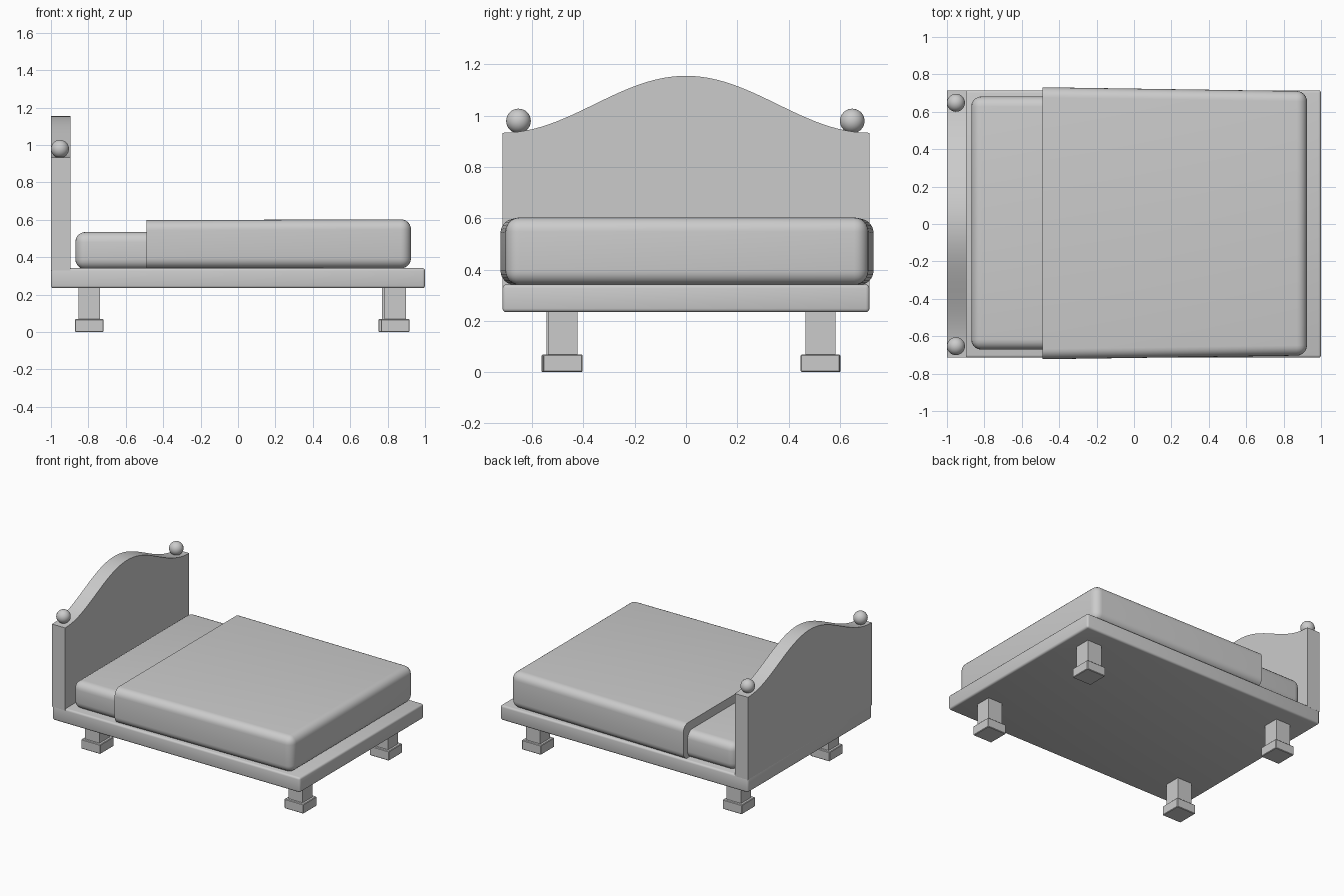
import bpy, bmesh, math

if "Cube" in bpy.data.objects:
    bpy.data.objects.remove(bpy.data.objects["Cube"])


def finish(name, bm, angle=35):
    bmesh.ops.recalc_face_normals(bm, faces=bm.faces)
    mesh = bpy.data.meshes.new(name)
    bm.to_mesh(mesh)
    bm.free()
    ob = bpy.data.objects.new(name, mesh)
    bpy.context.collection.objects.link(ob)
    bpy.ops.object.select_all(action='DESELECT')
    ob.select_set(True)
    bpy.context.view_layer.objects.active = ob
    bpy.ops.object.shade_smooth_by_angle(angle=math.radians(angle))
    return ob


def add_box(bm, lo, hi):
    """Axis-aligned box between two corners; returns its vertices."""
    verts = bmesh.ops.create_cube(bm, size=1)["verts"]
    for v in verts:
        for i in range(3):
            v.co[i] = hi[i] if v.co[i] > 0 else lo[i]
    return verts


def bevel(bm, edges, width, segments):
    bmesh.ops.bevel(bm, geom=edges, offset=width, offset_type='OFFSET',
                    segments=segments, profile=0.5, affect='EDGES', clamp_overlap=True)


def soft_box(name, lo, hi, width, segments):
    bm = bmesh.new()
    add_box(bm, lo, hi)
    bevel(bm, bm.edges[:], width, segments)
    return finish(name, bm)


# Bed base and mattress
soft_box("bed_base", (-1, -0.715, 0.234), (1, 0.715, 0.342), 0.014, 3)
soft_box("mattress", (-0.87, -0.672, 0.335), (0.88, 0.682, 0.535), 0.055, 5)

# Blanket: tapers towards the foot, open end stays sharp
bm = bmesh.new()
X_OPEN = -0.49
for v in add_box(bm, (X_OPEN, -0.703, 0.34), (0.925, 0.71, 0.603)):
    if v.co.x < 0:
        v.co.y = 0.731 if v.co.y > 0 else -0.723
        if v.co.z > 0.5:
            v.co.z = 0.598
soft = [e for e in bm.edges if not all(v.co.x < 0 for v in e.verts)]
bevel(bm, soft, 0.055, 6)
finish("blanket", bm)

# Headboard: cosine-arched profile extruded along x
bm = bmesh.new()
N, HALF = 48, 0.715
profile = [(-HALF, 0.33)]
for i in range(N + 1):
    y = -HALF + 2 * HALF * i / N
    profile.append((y, 0.933 + 0.111 * (1 + math.cos(math.pi * y / HALF))))
profile.append((HALF, 0.33))
face = bm.faces.new([bm.verts.new((-1, y, z)) for y, z in profile])
ext = bmesh.ops.extrude_face_region(bm, geom=[face])["geom"]
bmesh.ops.translate(bm, vec=(0.105, 0, 0),
                    verts=[g for g in ext if isinstance(g, bmesh.types.BMVert)])
finish("headboard", bm)

# Ball finials on the headboard
for name, y in (("left_finial", -0.653), ("right_finial", 0.648)):
    bm = bmesh.new()
    bmesh.ops.create_uvsphere(bm, u_segments=32, v_segments=16, radius=0.048)
    bmesh.ops.translate(bm, vec=(-0.952, y, 0.979), verts=bm.verts)
    finish(name, bm, 60)

# Legs: square post on a wider foot block
LEGS = {
    "head_leg_front": (-0.795, -0.486),
    "head_leg_back": (-0.795, 0.525),
    "foot_leg_front": (0.841, -0.480),
    "foot_leg_back": (0.828, 0.524),
}
for name, (x, y) in LEGS.items():
    bm = bmesh.new()
    add_box(bm, (x - 0.077, y - 0.077, 0), (x + 0.077, y + 0.077, 0.069))
    bevel(bm, bm.edges[:], 0.004, 1)
    add_box(bm, (x - 0.058, y - 0.058, 0.06), (x + 0.058, y + 0.058, 0.245))
    finish(name, bm, 30)
